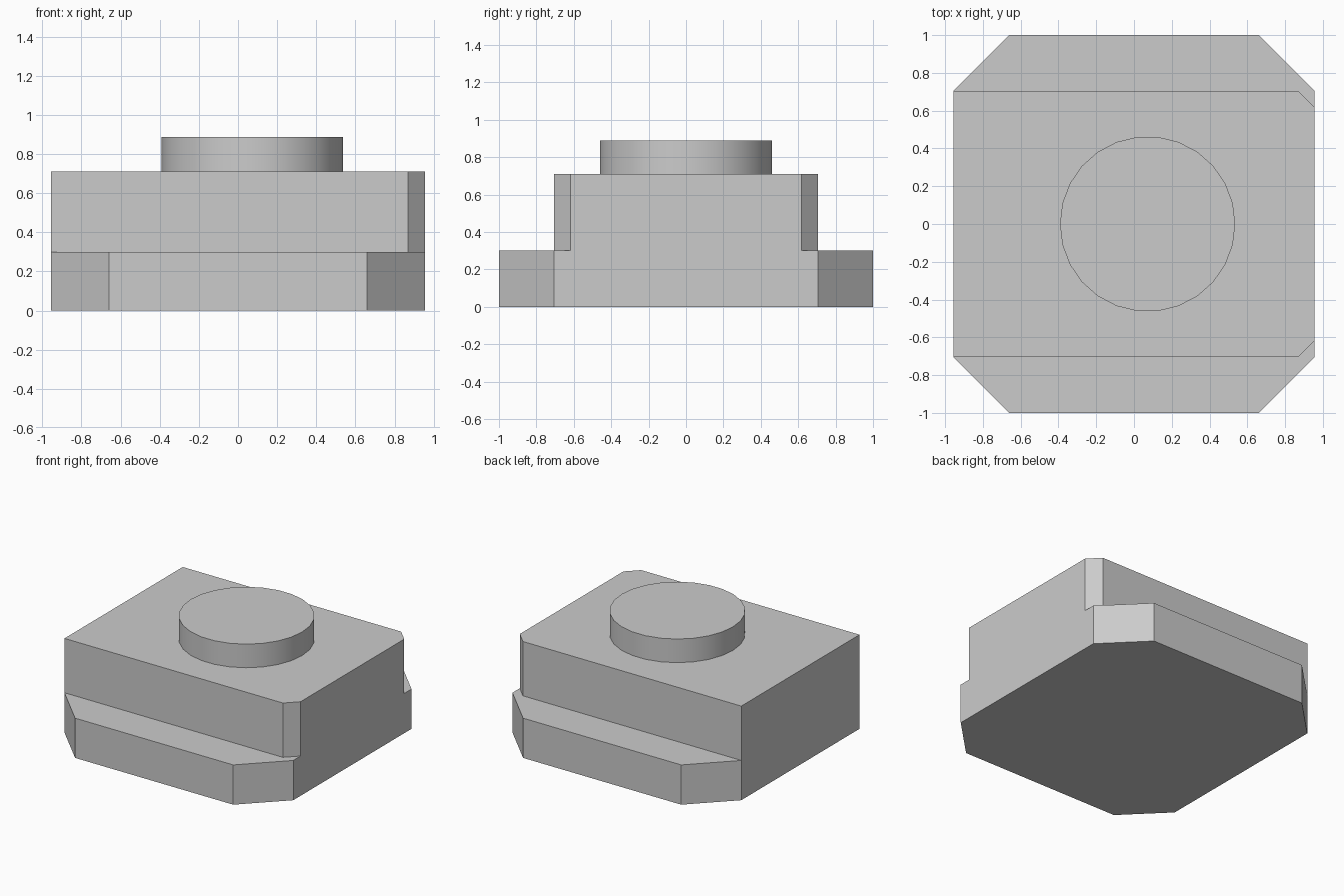
import bpy
import bmesh
from math import radians

cube = bpy.data.objects.get("Cube")
if cube:
    bpy.data.objects.remove(cube, do_unlink=True)

grey = bpy.data.materials.new("light grey")
grey.use_nodes = True
colour = (0.6, 0.6, 0.6, 1)
grey.diffuse_color = colour
grey.node_tree.nodes["Principled BSDF"].inputs["Base Color"].default_value = colour

HALF_X, BODY_Y, BASE_Y = 0.955, 0.705, 1.0
BASE_TOP, BODY_TOP, BUTTON_TOP = 0.3, 0.71, 0.888


def prism(name, outline, bottom, top):
    """Extrude a counter-clockwise outline between two heights."""
    bm = bmesh.new()
    face = bm.faces.new([bm.verts.new((x, y, bottom)) for x, y in outline])
    extruded = bmesh.ops.extrude_face_region(bm, geom=[face], use_keep_orig=True)
    moved = [v for v in extruded["geom"] if isinstance(v, bmesh.types.BMVert)]
    bmesh.ops.translate(bm, verts=moved, vec=(0, 0, top - bottom))
    bmesh.ops.recalc_face_normals(bm, faces=bm.faces[:])
    mesh = bpy.data.meshes.new(name)
    bm.to_mesh(mesh)
    bm.free()
    mesh.materials.append(grey)
    obj = bpy.data.objects.new(name, mesh)
    bpy.context.collection.objects.link(obj)
    return obj


def mirrored_y(half):
    """Close a half outline by mirroring it across y = 0."""
    return half + [(x, -y) for x, y in reversed(half)]


# Base plate with four large chamfered corners
cut = BASE_Y - BODY_Y
prism("base_plate", mirrored_y([(HALF_X, BODY_Y), (HALF_X - cut, BASE_Y),
                                (cut - HALF_X, BASE_Y), (-HALF_X, BODY_Y)]),
      0, BASE_TOP)

# Housing with small chamfers on its left side only
small = 0.087
prism("housing", mirrored_y([(HALF_X, BODY_Y - small), (HALF_X - small, BODY_Y),
                             (-HALF_X, BODY_Y)]),
      BASE_TOP, BODY_TOP)

# Round button, slightly off centre
bpy.ops.mesh.primitive_cylinder_add(
    vertices=26, radius=0.464, depth=BUTTON_TOP - BODY_TOP,
    location=(0.072, 0, (BODY_TOP + BUTTON_TOP) / 2), rotation=(0, 0, radians(90)))
button = bpy.context.object
button.name = "button"
button.data.materials.append(grey)
bpy.ops.object.shade_smooth_by_angle(angle=radians(30))
